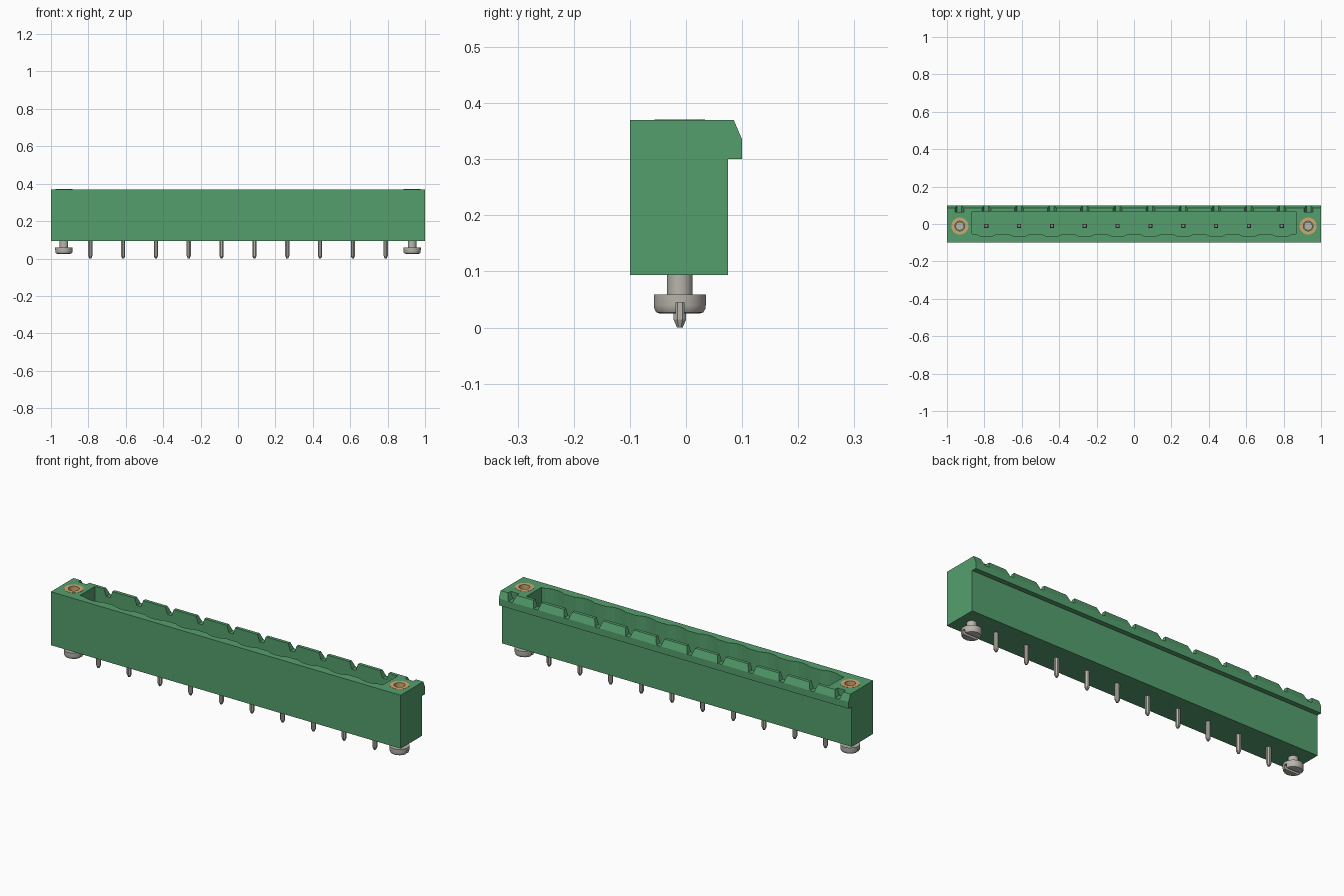
import bpy, bmesh, math
from mathutils import Matrix

if "Cube" in bpy.data.objects:
    bpy.data.objects.remove(bpy.data.objects["Cube"])

PITCH, PINS, PIN_Y, SCREW_X = 0.1755, 10, -0.011, 0.931
TOP, BOTTOM, FLOOR = 0.37, 0.094, 0.17
pin_xs = [(i - (PINS - 1) / 2) * PITCH for i in range(PINS)]


def material(name, rgb):
    m = bpy.data.materials.new(name)
    m.use_nodes = True
    m.diffuse_color = (*rgb, 1)
    m.node_tree.nodes["Principled BSDF"].inputs["Base Color"].default_value = (*rgb, 1)
    return m


green = material("green plastic", (0.089, 0.345, 0.152))
steel = material("tin grey", (0.48, 0.46, 0.41))
brass = material("brass", (0.64, 0.39, 0.17))


def make(name, bm, mat):
    bmesh.ops.recalc_face_normals(bm, faces=bm.faces)
    me = bpy.data.meshes.new(name)
    bm.to_mesh(me)
    bm.free()
    ob = bpy.data.objects.new(name, me)
    me.materials.append(mat)
    bpy.context.collection.objects.link(ob)
    return ob


def prism(bm, points, offset):
    """Close a 3D outline and extrude it along offset."""
    face = bm.faces.new([bm.verts.new(p) for p in points])
    ext = bmesh.ops.extrude_face_region(bm, geom=[face])
    verts = [v for v in ext["geom"] if isinstance(v, bmesh.types.BMVert)]
    bmesh.ops.translate(bm, vec=offset, verts=verts)


def lathe(bm, rings, x, y, sides, closed=False):
    """Stack (radius, z) rings around a vertical axis."""
    loops = []
    for r, z in rings:
        loops.append([bm.verts.new((x + r * math.cos((k + 0.5) * math.tau / sides),
                                    y + r * math.sin((k + 0.5) * math.tau / sides), z))
                      for k in range(sides)])
    pairs = list(zip(loops, loops[1:]))
    if closed:
        pairs.append((loops[-1], loops[0]))
    else:
        bm.faces.new(loops[0])
        bm.faces.new(loops[-1])
    for a, b in pairs:
        for k in range(sides):
            n = (k + 1) % sides
            bm.faces.new((a[k], a[n], b[n], b[k]))


def smooth(ob):
    bpy.ops.object.select_all(action='DESELECT')
    ob.select_set(True)
    bpy.context.view_layer.objects.active = ob
    bpy.ops.object.shade_smooth_by_angle(angle=math.radians(35))


def cut(ob, bm):
    """Subtract a temporary cutter from ob."""
    cutter = make("cutter", bm, green)
    cutter.hide_render = True
    mod = ob.modifiers.new("cut", 'BOOLEAN')
    mod.operation, mod.solver, mod.object = 'DIFFERENCE', 'EXACT', cutter
    bpy.ops.object.select_all(action='DESELECT')
    ob.select_set(True)
    bpy.context.view_layer.objects.active = ob
    bpy.ops.object.modifier_apply(modifier=mod.name)
    bpy.data.objects.remove(cutter)


# Housing: side profile with a latching lip along the back
bm = bmesh.new()
profile = [(-0.1, BOTTOM), (0.075, BOTTOM), (0.075, 0.30), (0.1, 0.30),
           (0.1, 0.335), (0.085, TOP), (-0.1, TOP)]
prism(bm, [(-1, y, z) for y, z in profile], (2, 0, 0))
housing = make("housing", bm, green)

# Open cavity with a shallow scallop in the front wall at every pin
bm = bmesh.new()
outline = [(0.865, 0.068), (-0.865, 0.068), (-0.865, -0.054)]
for px in pin_xs:
    outline += [(px + dx, -0.054 - dy) for dx, dy in
                ((-0.055, 0), (-0.036, 0.009), (-0.016, 0.014),
                 (0.016, 0.014), (0.036, 0.009), (0.055, 0))]
outline.append((0.865, -0.054))
prism(bm, [(x, y, FLOOR) for x, y in outline], (0, 0, 0.3))
cut(housing, bm)

# Tapered notches across the back lip
bm = bmesh.new()
for px in pin_xs + [-SCREW_X - 0.003, SCREW_X + 0.003]:
    prism(bm, [(px + dx, 0.064, z) for dx, z in
               ((-0.012, 0.335), (0.012, 0.335), (0.025, TOP + 0.003), (-0.025, TOP + 0.003))],
          (0, 0.06, 0))
cut(housing, bm)

# Bores for the threaded inserts
bm = bmesh.new()
for sx in (-SCREW_X, SCREW_X):
    lathe(bm, [(0.045, 0.2), (0.045, 0.4)], sx, PIN_Y, 32)
cut(housing, bm)

# Contact pins: square blade in the cavity, faceted solder tail below
for i, px in enumerate(pin_xs):
    bm = bmesh.new()
    lathe(bm, [(0.0055, 0), (0.0119, 0.014), (0.0119, FLOOR - 0.01)], px, PIN_Y, 8)
    lathe(bm, [(0.0156, FLOOR - 0.02), (0.0156, 0.30), (0.009, 0.315)], px, PIN_Y, 4)
    make(f"contact_pin_{i + 1}", bm, steel)

# Mounting screws and threaded inserts at both ends
for side, sx in (("right", -SCREW_X), ("left", SCREW_X)):
    bm = bmesh.new()
    lathe(bm, [(0.036, 0.025), (0.042, 0.027), (0.0455, 0.033), (0.0465, 0.04),
               (0.0465, 0.059), (0.023, 0.059), (0.023, 0.32)], sx, PIN_Y, 32)
    screw = make(f"{side}_screw", bm, steel)
    bm = bmesh.new()
    bmesh.ops.create_cube(bm, size=1, matrix=Matrix.Translation((sx, PIN_Y, 0.03))
                          @ Matrix.Diagonal((0.2, 0.014, 0.03, 1)))
    cut(screw, bm)
    smooth(screw)

    bm = bmesh.new()
    lathe(bm, [(0.0455, 0.21), (0.0455, TOP + 0.001), (0.026, TOP + 0.001), (0.026, 0.21)],
          sx, PIN_Y, 32, closed=True)
    smooth(make(f"{side}_threaded_insert", bm, brass))
